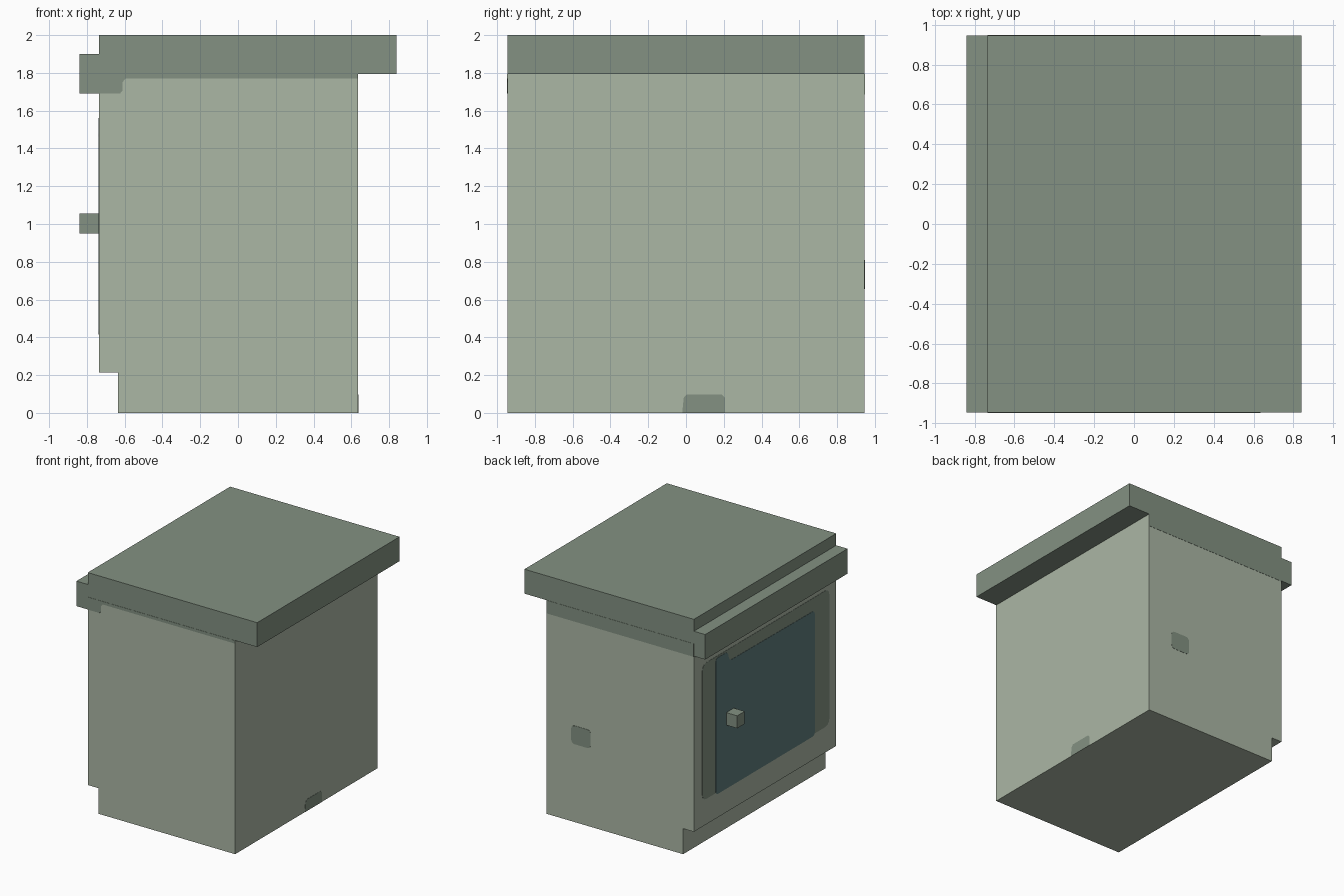
import bpy, bmesh

if "Cube" in bpy.data.objects:
    bpy.data.objects.remove(bpy.data.objects["Cube"])

def material(name, rgb):
    m = bpy.data.materials.new(name)
    lin = [((c / 255 + 0.055) / 1.055) ** 2.4 for c in rgb]
    m.diffuse_color = (*lin, 1)
    m.use_nodes = True
    m.node_tree.nodes["Principled BSDF"].inputs["Base Color"].default_value = m.diffuse_color
    return m

LIGHT = material("pale_sage", (171, 183, 165))
DARK = material("dark_sage", (131, 145, 130))
GLASS = material("slate_teal", (95, 124, 124))
Y = 0.945

def finish(bm, name, mat):
    bmesh.ops.recalc_face_normals(bm, faces=bm.faces)
    me = bpy.data.meshes.new(name)
    bm.to_mesh(me)
    bm.free()
    me.materials.append(mat)
    ob = bpy.data.objects.new(name, me)
    bpy.context.collection.objects.link(ob)
    return ob

def extrude_y(name, pts, y0, y1, mat, skip=()):
    """Extrude an (x, z) profile along y; skip leaves out hidden joint faces."""
    bm = bmesh.new()
    a = [bm.verts.new((x, y0, z)) for x, z in pts]
    b = [bm.verts.new((x, y1, z)) for x, z in pts]
    bm.faces.new(a)
    bm.faces.new(b[::-1])
    n = len(pts)
    for i in range(n):
        if i not in skip:
            j = (i + 1) % n
            bm.faces.new((a[i], b[i], b[j], a[j]))
    return finish(bm, name, mat)

def plate(name, axis, pos, thick, pts, mat, radius=0.0):
    """Thin painted panel lying on the plane axis = pos."""
    def p(u, z, d):
        return (d, u, z) if axis == "x" else (u, d, z)
    bm = bmesh.new()
    bm.faces.new([bm.verts.new(p(u, z, pos)) for u, z in pts])
    if radius:
        bmesh.ops.bevel(bm, geom=bm.verts[:], offset=radius, segments=3,
                        profile=0.5, affect='VERTICES')
    r = bmesh.ops.extrude_face_region(bm, geom=bm.faces[:])
    vs = [v for v in r["geom"] if isinstance(v, bmesh.types.BMVert)]
    bmesh.ops.translate(bm, verts=vs, vec=p(0, 0, thick))
    return finish(bm, name, mat)

def rect(u0, u1, z0, z1):
    return [(u0, z0), (u1, z0), (u1, z1), (u0, z1)]

# Cabinet body with toe recess
extrude_y("cabinet_body",
          [(-0.635, 0), (0.635, 0), (0.635, 1.795), (-0.735, 1.795),
           (-0.735, 1.69), (-0.735, 0.215), (-0.635, 0.215)],
          -Y, Y, LIGHT, skip=(2, 3))

# Worktop with lower ledge
extrude_y("worktop",
          [(-0.84, 1.69), (-0.735, 1.69), (-0.735, 1.795), (0.635, 1.795),
           (0.84, 1.795), (0.84, 2), (-0.735, 2), (-0.735, 1.9), (-0.84, 1.9)],
          -Y, Y, DARK, skip=(1, 2))

# Door knob
extrude_y("door_knob", rect(-0.84, -0.735, 0.95, 1.055), 0.42, 0.52, DARK)

# Door frame and glass on the left face
plate("door_frame", "x", -0.735, -0.002, rect(-0.85, 0.835, 0.43, 1.575), DARK, 0.05)
plate("door_glass", "x", -0.735, -0.004,
      [(-0.655, 0.415), (0.66, 0.415), (0.66, 1.56), (0.50, 1.56),
       (0.48, 1.475), (-0.655, 1.465)], GLASS, 0.03)

# Dark bands below the worktop
plate("front_band", "y", -Y, -0.002,
      [(-0.735, 1.69), (-0.625, 1.69), (-0.612, 1.705), (-0.612, 1.75),
       (-0.595, 1.77), (0.634, 1.77), (0.634, 1.795), (-0.735, 1.795)], DARK)
plate("back_band", "y", Y, 0.002, rect(-0.735, 0.634, 1.685, 1.795), DARK)

# Small patches on the back and right faces
plate("back_patch", "y", Y, 0.002, rect(0.224, 0.404, 0.655, 0.81), DARK, 0.03)
plate("right_patch", "x", 0.635, 0.002,
      [(-0.02, 0), (0.207, 0), (0.207, 0.08), (0.19, 0.098),
       (0.005, 0.098), (-0.012, 0.08)], DARK)
